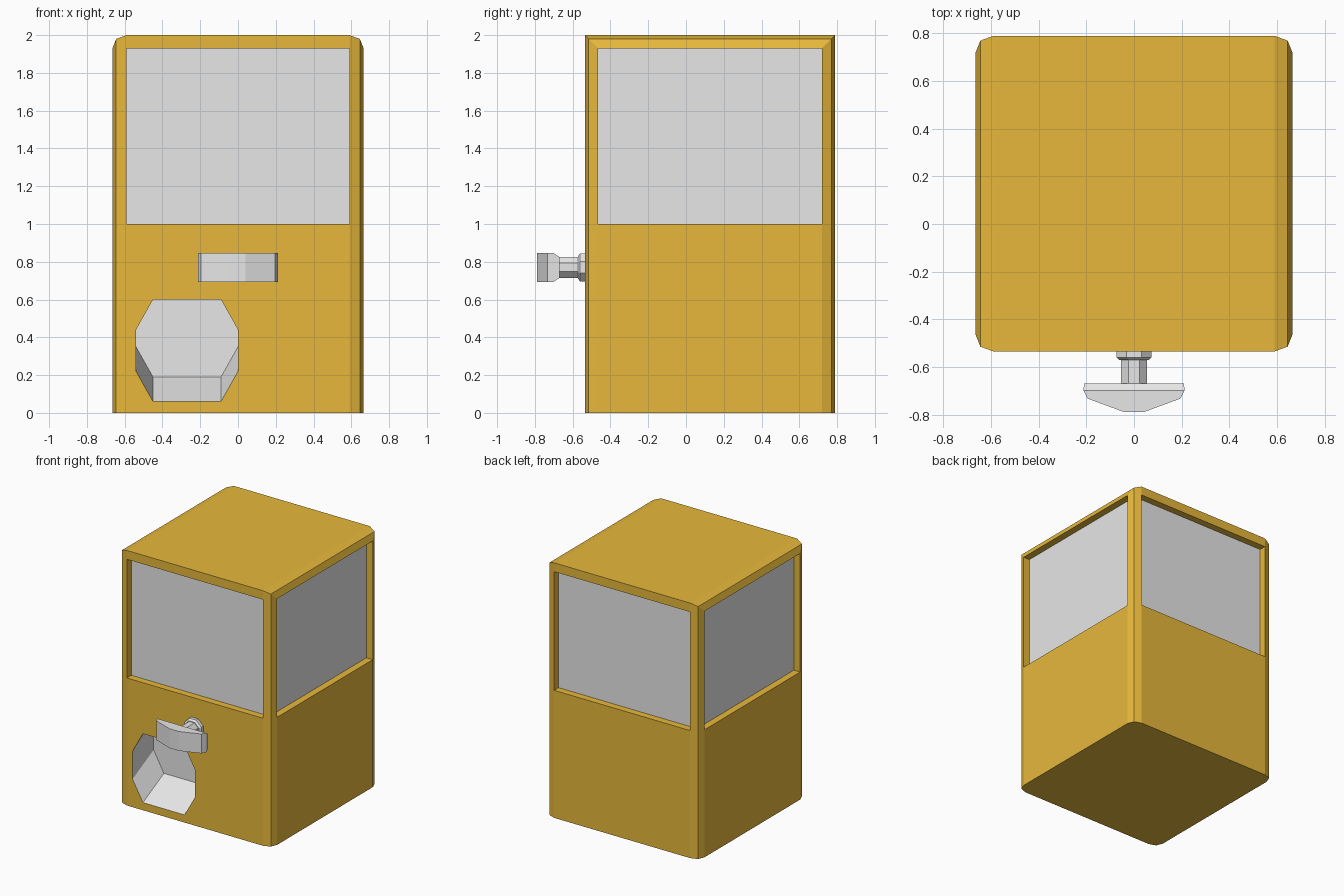
import bpy, bmesh, math
from mathutils import Matrix, Vector

if "Cube" in bpy.data.objects:
    bpy.data.objects.remove(bpy.data.objects["Cube"])


def material(name, rgb):
    m = bpy.data.materials.new(name)
    m.diffuse_color = (*rgb, 1)
    m.use_nodes = True
    m.node_tree.nodes["Principled BSDF"].inputs["Base Color"].default_value = m.diffuse_color
    return m


gold = material("golden_yellow", (0.82, 0.49, 0.045))
grey = material("light_grey", (0.8, 0.8, 0.8))


def finish(name, bm, mats):
    bmesh.ops.recalc_face_normals(bm, faces=bm.faces[:])
    me = bpy.data.meshes.new(name)
    bm.to_mesh(me)
    bm.free()
    for m in mats:
        me.materials.append(m)
    ob = bpy.data.objects.new(name, me)
    bpy.context.collection.objects.link(ob)
    return ob


def bridge(bm, a, b):
    n = len(a)
    return [bm.faces.new((a[i], a[(i + 1) % n], b[(i + 1) % n], b[i])) for i in range(n)]


# cabinet body: rectangles lofted along x, inset towards the side faces
Y0, Y1, H = -0.535, 0.79, 2.0
bm = bmesh.new()
half = [(0.665, 0.07), (0.645, 0.02), (0.59, 0.0)]
sections = [(-x, i) for x, i in half] + [(x, i) for x, i in reversed(half)]
rings = [[bm.verts.new((x, y, z)) for y, z in
          ((Y0 + i, 0), (Y1 - i, 0), (Y1 - i, H - i), (Y0 + i, H - i))]
         for x, i in sections]
for a, b in zip(rings, rings[1:]):
    bridge(bm, a, b)
bm.faces.new(rings[0])
bm.faces.new(rings[-1])
for z in (1.0, 1.93):
    bmesh.ops.bisect_plane(bm, geom=bm.verts[:] + bm.edges[:] + bm.faces[:], dist=1e-4,
                           plane_co=(0, 0, z), plane_no=(0, 0, 1))
bmesh.ops.recalc_face_normals(bm, faces=bm.faces[:])

# recessed windows on all four sides
panes = []
for f in bm.faces:
    c = f.calc_center_median()
    n = f.normal
    if 1.0 < c.z < 1.93 and max(abs(n.x), abs(n.y)) > 0.99 and f.calc_area() > 0.5:
        panes.append((f, n.copy()))
for f, n in panes:
    new = bmesh.ops.extrude_discrete_faces(bm, faces=[f])["faces"][0]
    new.material_index = 1
    bmesh.ops.translate(bm, verts=new.verts[:], vec=-n * 0.055)

# octagonal chute in the lower front, rising towards the back
front = next(f for f in bm.faces if f.normal.y < -0.99 and f.calc_area() > 0.5
             and f.calc_center_median().z < 1.0)
outer = front.edges[:]
bmesh.ops.delete(bm, geom=[front], context='FACES_ONLY')
octagon = [(-0.45, 0.6), (-0.09, 0.6), (0, 0.44), (0, 0.22),
           (-0.09, 0.06), (-0.45, 0.06), (-0.54, 0.22), (-0.54, 0.44)]
mouth = [bm.verts.new((x, Y0, z)) for x, z in octagon]
back = [bm.verts.new((x, Y0 + 0.26, z + 0.13)) for x, z in octagon]
for f in bridge(bm, mouth, back) + [bm.faces.new(back)]:
    f.material_index = 1
inner = [bm.edges.get((mouth[i], mouth[(i + 1) % 8])) for i in range(8)]
bmesh.ops.triangle_fill(bm, use_beauty=True, edges=outer + inner, normal=Vector((0, -1, 0)))
finish("cabinet", bm, [gold, grey])


# knob collar and shaft: octagonal cylinders along y
ZK = 0.77


def rod(name, y_back, y_front, r_back, r_front):
    bm = bmesh.new()
    k = 1 / math.cos(math.pi / 8)
    mat = (Matrix.Translation((0, (y_back + y_front) / 2, ZK))
           @ Matrix.Rotation(math.pi / 2, 4, 'X') @ Matrix.Rotation(math.pi / 8, 4, 'Z'))
    bmesh.ops.create_cone(bm, cap_ends=True, segments=8, radius1=r_back * k,
                          radius2=r_front * k, depth=y_back - y_front, matrix=mat)
    finish(name, bm, [grey])


rod("knob_collar", -0.53, -0.56, 0.074, 0.074)
rod("knob_collar_rim", -0.56, -0.572, 0.074, 0.06)
rod("knob_shaft", -0.565, -0.675, 0.055, 0.055)

# turning handle: plan outline with a chamfered back edge
right = [(0.21, -0.67, 0.055), (0.212, -0.70, 0.076), (0.195, -0.733, 0.076), (0.04, -0.79, 0.076)]
outline = right + [(-x, y, h) for x, y, h in reversed(right)]
bm = bmesh.new()
top = [bm.verts.new((x, y, ZK + h)) for x, y, h in outline]
low = [bm.verts.new((x, y, ZK - h)) for x, y, h in outline]
bridge(bm, top, low)
for ring in (top, low):
    bm.faces.new(ring[1:7])
    bm.faces.new((ring[7], ring[0], ring[1], ring[6]))
finish("turning_handle", bm, [grey])
